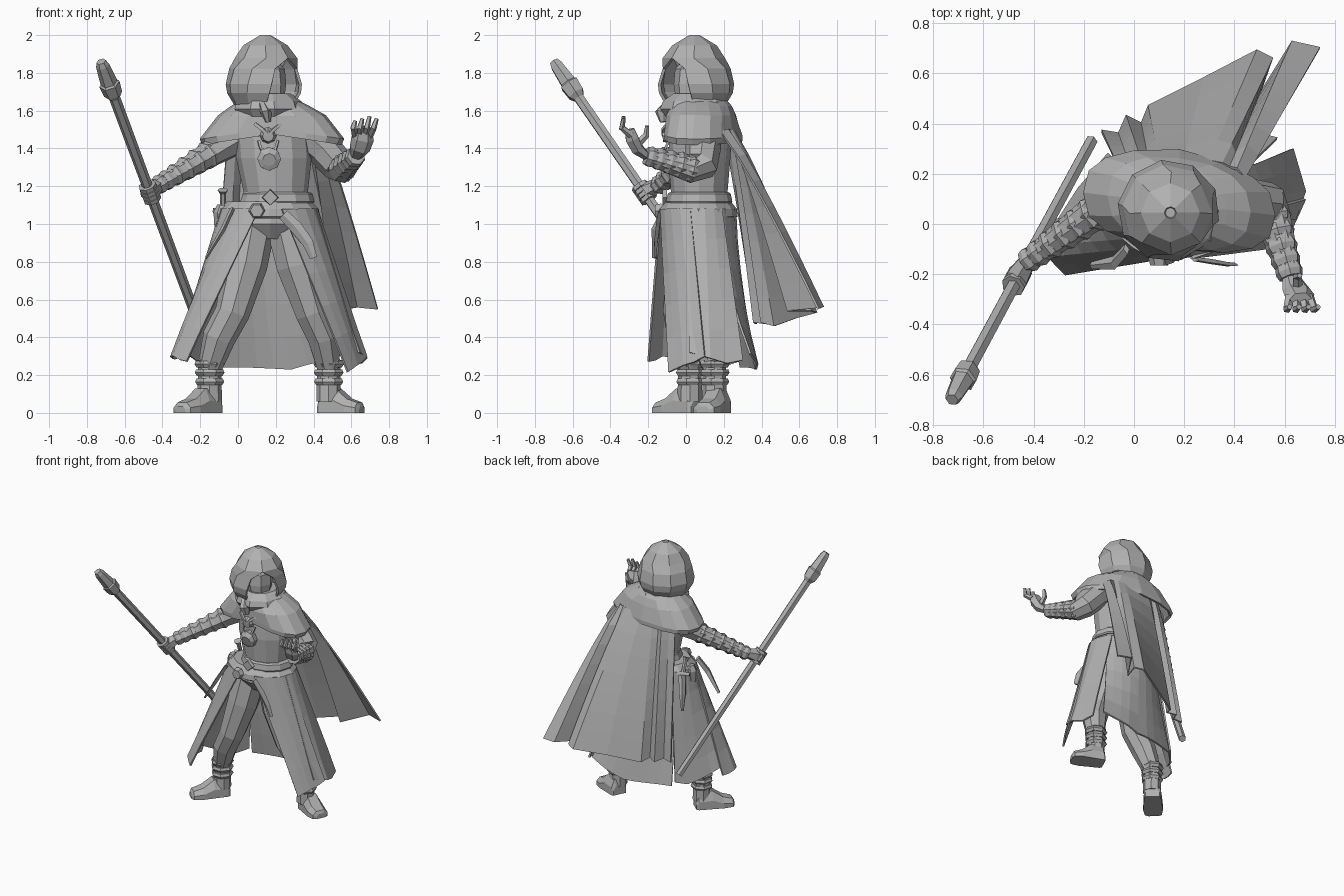
import bpy, bmesh, random
from math import sin, cos, radians, pi, copysign
from mathutils import Vector as V, Matrix, Quaternion

random.seed(4)
if "Cube" in bpy.data.objects:
    bpy.data.objects.remove(bpy.data.objects["Cube"])

grey = bpy.data.materials.new("plain_grey")
grey.use_nodes = True
tone = (.44, .44, .44, 1)
grey.diffuse_color = tone
grey.node_tree.nodes["Principled BSDF"].inputs["Base Color"].default_value = tone


def make(name, verts, faces, thick=0):
    bm = bmesh.new()
    vs = [bm.verts.new(v) for v in verts]
    for f in faces:
        bm.faces.new([vs[i] for i in f])
    bmesh.ops.remove_doubles(bm, verts=bm.verts, dist=.0005)
    bmesh.ops.recalc_face_normals(bm, faces=bm.faces)
    me = bpy.data.meshes.new(name)
    bm.to_mesh(me)
    bm.free()
    me.materials.append(grey)
    ob = bpy.data.objects.new(name, me)
    bpy.context.collection.objects.link(ob)
    if thick:
        mod = ob.modifiers.new("thickness", "SOLIDIFY")
        mod.thickness, mod.offset = thick, 0
    return ob


def loft(name, rings, closed=True, caps=True, thick=0):
    n = len(rings[0])
    faces = [(r * n + i, r * n + (i + 1) % n, (r + 1) * n + (i + 1) % n, (r + 1) * n + i)
             for r in range(len(rings) - 1) for i in range(n if closed else n - 1)]
    if closed and caps:
        faces += [tuple(range(n)), tuple(range((len(rings) - 1) * n, len(rings) * n))]
    return make(name, [v for r in rings for v in r], faces, thick)


def oval(x, y, z, rx, ry, n=12, square=1):
    # square below 1 gives the oval fuller corners
    def bulge(u):
        return copysign(abs(u) ** square, u)
    angles = [2 * pi * i / n for i in range(n)]
    return [V((x + rx * bulge(cos(a)), y + ry * bulge(sin(a)), z)) for a in angles]


def limb(name, pts, radii, n=6, flat=1):
    # tube along a path, with a radius at every point
    pts = [V(p) for p in pts]
    rings, q, last = [], Quaternion(), V((0, 0, 1))
    for i, p in enumerate(pts):
        t = (pts[min(i + 1, len(pts) - 1)] - pts[max(i - 1, 0)]).normalized()
        q = last.rotation_difference(t) @ q
        last = t
        rings.append([p + q @ v for v in oval(0, 0, 0, radii[i], radii[i] * flat, n)])
    return loft(name, rings)


def bands(name, a, b, places, r0, r1, half=.02):
    # raised wraps around a limb
    a, b = V(a), V(b)
    step = (b - a).normalized() * half
    for i, t in enumerate(places):
        p, r = a.lerp(b, t), r0 + (r1 - r0) * t
        limb(f"{name}_{i + 1}", [p - step, p, p + step], [r * .9, r, r * .85], 7)


def along(pts, t):
    s = t * (len(pts) - 1)
    i = min(int(s + 1e-6), len(pts) - 2)
    return V(pts[i]).lerp(V(pts[i + 1]), s - i)


def sheet(name, top, hem, cols, rows=5, flare=1, ragged=0, thick=.012):
    # hanging cloth between a top line and a hem line
    grid = []
    for r in range(rows + 1):
        t = r / rows
        line = []
        for c in range(cols + 1):
            a, b = along(top, c / cols), along(hem, c / cols)
            p = a.lerp(b, t ** flare)
            p.z = a.z + (b.z - a.z) * t
            if r == rows:
                p.z += random.uniform(-ragged, ragged)
            line.append(p)
        grid.append(line)
    return loft(name, grid, closed=False, thick=thick)


def waist(a0, a1):
    angles = [radians(a0 + (a1 - a0) * i / 6) for i in range(7)]
    return [(.165 + .255 * cos(a), .06 + .2 * sin(a), 1.08) for a in angles]


# torso and belts
loft("torso", [oval(.17, .06, .92, .1, .1), oval(.17, .06, 1.0, .2, .16), oval(.2, .07, 1.17, .17, .15),
               oval(.19, .07, 1.35, .2, .165), oval(.18, .08, 1.5, .2, .165), oval(.17, .08, 1.64, .11, .1)])
loft("waist_belt", [oval(.21, .07, z, r, r * .9) for z, r in ((1.11, .19), (1.12, .195), (1.16, .185), (1.17, .17))])
loft("hip_belt", [oval(.165, .065, z, r, r * .78) for z, r in ((1.03, .25), (1.04, .268), (1.08, .262), (1.12, .22))])
limb("belt_buckle", [(.17, -.1, 1.14), (.17, -.125, 1.14)], [.045, .04], 4)
limb("hip_buckle", [(.1, -.13, 1.07), (.1, -.165, 1.07)], [.045, .035], 6)
limb("belt_tail", [(.24, -.14, 1.05), (.31, -.15, .98), (.37, -.16, .9), (.4, -.16, .82)], [.03, .035, .03, .02], 4, .3)
limb("side_strap", [(-.03, -.1, 1.08), (-.08, -.155, .97), (-.17, -.165, .82)], [.025, .028, .014], 4, .5)

# hip dagger and pouch
limb("dagger_sheath", [(-.08, .16, 1.06), (-.11, .2, .93), (-.13, .23, .82)], [.035, .03, .012], 6, .5)
limb("dagger_grip", [(-.08, .15, 1.07), (-.08, .12, 1.16), (-.08, .11, 1.18)], [.016, .016, .028], 6)
limb("dagger_guard", [(-.13, .14, 1.07), (-.04, .17, 1.07)], [.016, .016], 4)
limb("hip_pouch", [(-.08, .06, 1.1), (-.085, .06, 1.06), (-.09, .06, .98)], [.03, .045, .035], 6)

# coat skirt panels
sheet("right_coat_panel", waist(258, 188), [(-.27, -.2, .28), (-.36, -.11, .31), (-.33, .02, .29)], 5, ragged=.015)
sheet("right_back_panel", waist(195, 135), [(-.31, .0, .32), (-.22, .14, .26), (-.1, .28, .27)], 4, ragged=.03)
sheet("left_coat_panel", waist(285, 350), [(.58, -.09, .22), (.63, -.01, .26), (.68, .1, .29)], 4, ragged=.01)
sheet("left_side_panel", waist(342, 400), [(.64, .02, .3), (.68, .13, .27), (.63, .3, .29)], 4, ragged=.03)
sheet("back_coat_panel", waist(30, 145), [(.57, .34, .31), (.4, .38, .25), (.16, .36, .23), (-.08, .29, .25)],
      8, flare=1.6, ragged=.012)

# legs, boots and feet
foot_path = ((0, .05, .07), (.06, .06, .12), (.42, .065, .13), (.7, .07, .075), (.95, .06, .055), (1, .035, .035))
for side, leg, heel, toe in (
        ("right", [(.08, .05, 1.0), (.04, .01, .78), (-.03, -.03, .53), (-.1, -.01, .4), (-.15, .02, .24)], (-.12, .06), (-.305, -.15)),
        ("left", [(.26, .06, 1.0), (.31, .05, .78), (.39, .06, .53), (.45, .1, .4), (.48, .15, .24)], (.44, .19), (.655, .09))):
    limb(side + "_leg", leg, [.12, .115, .092, .088, .065], 8)
    ankle = V(leg[-1])
    base = ankle * 1
    base.z = .06
    limb(side + "_boot", [ankle + V((0, 0, .04)), ankle, base], [.075, .062, .065], 8)
    bands(side + "_boot_wrap", ankle, base, (-.1, .15, .42), .082, .075, .018)
    h, t = V((*heel, 0)), V((*toe, 0))
    across = (t - h).normalized().cross(V((0, 0, 1)))
    rings = []
    for s, w, top in foot_path:
        c = h.lerp(t, s)
        rings.append([c + across * w * k + V((0, 0, top * u))
                      for k, u in ((-1, 0), (1, 0), (1, .5), (.55, 1), (-.55, 1), (-1, .5))])
    loft(side + "_foot", rings)

# shoulder mantle: skewed rings, with a hem that rises over the chest
mantle = [oval(.16, .07, 1.66, .13, .13, 16), oval(.17, .08, 1.62, .2, .155, 16),
          oval(.18, .08, 1.57, .28, .175, 16, .85), oval(.18, .08, 1.45, .375, .175, 16, .75),
          oval(.18, .08, 1.42, .36, .175, 16, .75)]
for level, ring in enumerate(mantle):
    for p in ring:
        p.y -= .12 * (p.x - .18)
        if level > 2:
            side = abs(p.x - .18) / .37
            p.z += (.055 if p.y < 0 else .02) * (1 - side)
            p.y += .035 * (1 - side) if p.y > .2 else 0
loft("shoulder_mantle", mantle, caps=False, thick=.016)
loft("scarf", [oval(.16, .05, z, r, r, 9) for z, r in ((1.57, .16), (1.61, .19), (1.65, .175), (1.69, .12))])
limb("scarf_knot", [(.13, -.09, 1.64), (.15, -.125, 1.59), (.16, -.12, 1.54)], [.03, .045, .02], 6, .6)

# cape with deep folds
cape_top = [(.44, .18, 1.49), (.41, .22, 1.5), (.38, .225, 1.5), (.35, .24, 1.5),
            (.3, .25, 1.5), (.2, .26, 1.5), (.1, .26, 1.5), (.06, .24, 1.5), (.03, .25, 1.5), (-.01, .22, 1.5), (-.05, .2, 1.49)]
cape_hem = [(.74, .7, .55), (.63, .725, .56), (.51, .54, .54), (.55, .66, .54),
            (.49, .69, .53), (.28, .58, .5), (.06, .47, .46), (.03, .4, .48), (-.03, .43, .47), (-.06, .36, .48), (-.13, .37, .47)]
sheet("cape", cape_top, cape_hem, 10, 7, .88)

# hood, turned toward the left front, with a pointed opening
hood = []
for z, r, gap, lean in ((1.62, .145, 42, .01), (1.695, .19, 36, .01), (1.74, .197, 33, .01), (1.82, .178, 26, .01),
                        (1.875, .158, 0, -.005), (1.94, .112, 0, 0), (1.995, .02, 0, 0)):
    ring = []
    for i in range(9):
        a = radians(-90 + gap + (360 - 2 * gap) * i / 8)
        ring.append((r * cos(a), r * sin(a) + lean, z))
    hood.append(ring)
turn = Matrix.Translation((.145, .045, 0)) @ Matrix.Rotation(radians(45), 4, "Z")
loft("hood", hood, closed=False, thick=.016).matrix_world = turn
make("hood_peak", hood[-1][:-1], [range(8)]).matrix_world = turn
head = loft("head", [oval(0, y, z, r, r * 1.1, 8) for z, r, y in
                     ((1.6, .05, -.02), (1.65, .08, -.02), (1.74, .105, 0), (1.82, .105, .01), (1.88, .06, .02))])
head.matrix_world = turn

# neck clasp, chain and medallion
limb("clasp", [(.16, -.09, 1.47), (.16, -.125, 1.465)], [.045, .03], 8)
for s in (-1, 1):
    limb("collar_chain", [(.16 + s * .07, -.095, 1.53), (.16 + s * .03, -.12, 1.5), (.16, -.12, 1.47)], [.012] * 3, 4)
    limb("medallion_chain", [(.16 + s * .05, -.09, 1.44), (.16 + s * .04, -.11, 1.4), (.165, -.11, 1.37)], [.009] * 3, 4)
limb("medallion", [(.165, -.085, 1.345), (.165, -.12, 1.345), (.165, -.135, 1.34)], [.063, .063, .035], 8)

# arms with wraps
elbow, wrist = (-.15, .05, 1.37), (-.43, -.15, 1.2)
limb("right_arm", [(.02, .12, 1.48), (-.08, .1, 1.42), elbow, wrist], [.1, .09, .072, .042], 8)
bands("right_arm_wrap", elbow, wrist, (.05, .25, .45, .65, .82, .95), .08, .052, .022)
elbow, wrist = (.545, .05, 1.29), (.625, -.21, 1.36)
limb("left_arm", [(.36, .09, 1.48), (.45, .09, 1.4), (.53, .08, 1.31), (.55, .03, 1.29), wrist], [.1, .095, .09, .075, .045], 8)
bands("left_arm_wrap", elbow, wrist, (.1, .32, .54, .74, .92), .082, .055, .025)

# raised left hand
limb("left_palm", [(.625, -.21, 1.36), (.645, -.26, 1.4), (.66, -.285, 1.45), (.665, -.3, 1.5)], [.035, .055, .06, .045], 6, .65)
for i in range(4):
    x = .62 + .026 * i
    limb(f"left_finger_{i + 1}", [(x, -.29, 1.47), (x + .01 * i - .01, -.34, 1.51), (x + .012 * i, -.33, 1.57 - .012 * abs(i - 2))],
         [.02, .017, .011], 5)
limb("left_thumb", [(.65, -.25, 1.43), (.65, -.21, 1.47), (.66, -.205, 1.52)], [.022, .018, .011], 5)

# staff with a flared head, and the hand that grips it
foot_end, tip = V((-.17, .33, .37)), V((-.725, -.7, 1.86))
stations = ((0, .026), (.87, .03), (.885, .05), (.92, .056), (.925, .046), (.985, .036), (1, .026))
limb("staff", [foot_end.lerp(tip, s) for s, _ in stations], [r for _, r in stations], 6)
axis = (tip - foot_end).normalized()
grip = foot_end.lerp(tip, .535)
limb("right_palm", [(-.42, -.14, 1.21), grip + V((.01, .02, .01)), grip + V((-.03, -.02, -.01))], [.035, .05, .03], 6)
for i in range(4):
    c = grip + axis * (.026 * i - .04)
    limb(f"right_finger_{i + 1}", [c - axis * .011, c + axis * .011], [.048, .048], 7)
